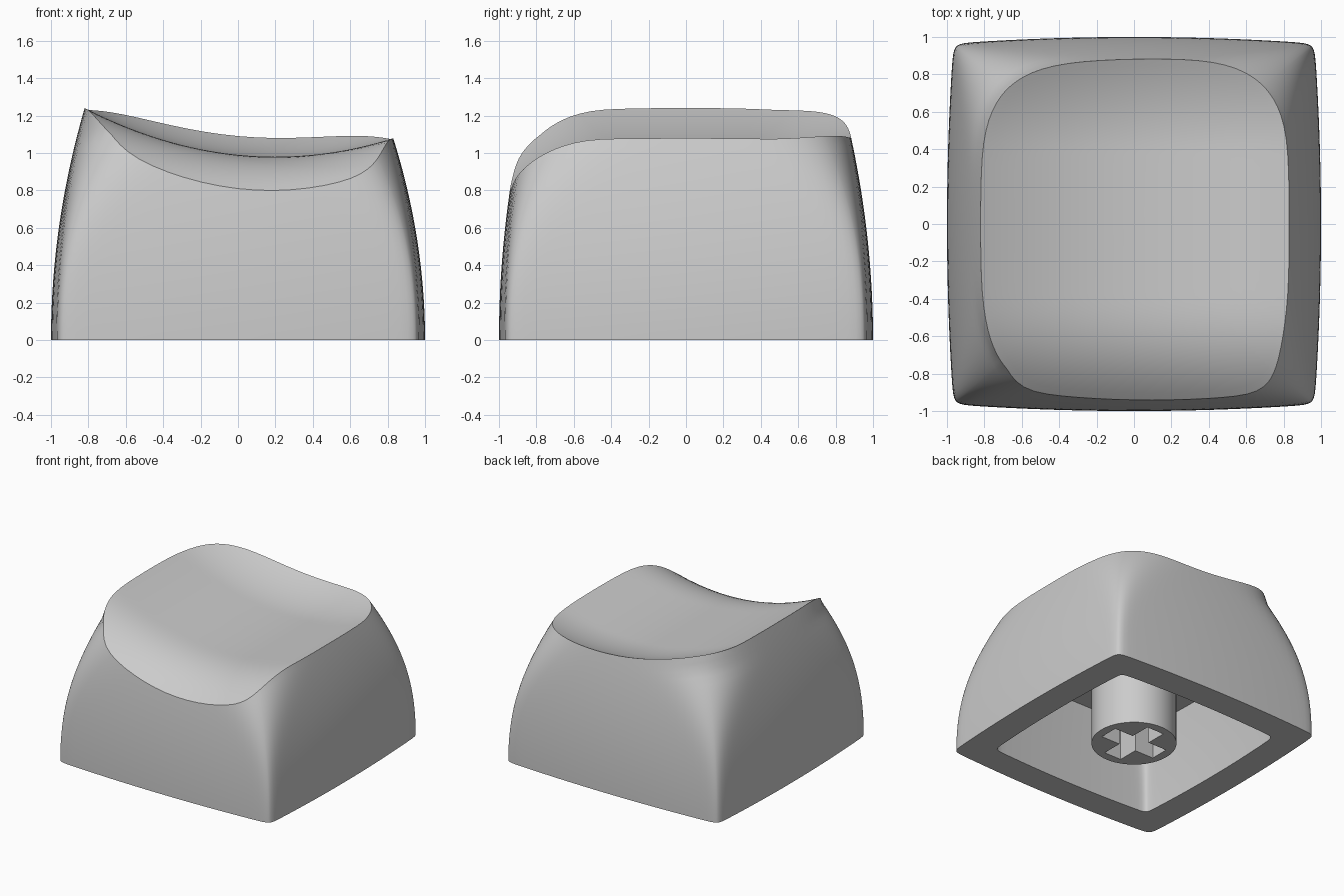
import bpy, bmesh, math

cube = bpy.data.objects.get("Cube")
if cube:
    bpy.data.objects.remove(cube)

SIDE = 28          # outline points per side
CEILING = 0.70     # cavity height
INNER = 0.77       # cavity outline relative to the outside

grey = bpy.data.materials.new("plain grey")
grey.use_nodes = True
grey.diffuse_color = (0.6, 0.6, 0.6, 1)
grey.node_tree.nodes["Principled BSDF"].inputs["Base Color"].default_value = (0.6, 0.6, 0.6, 1)


def finish(bm, name):
    bmesh.ops.recalc_face_normals(bm, faces=bm.faces[:])
    mesh = bpy.data.meshes.new(name)
    bm.to_mesh(mesh)
    bm.free()
    mesh.materials.append(grey)
    obj = bpy.data.objects.new(name, mesh)
    bpy.context.collection.objects.link(obj)
    bpy.ops.object.select_all(action="DESELECT")
    obj.select_set(True)
    bpy.context.view_layer.objects.active = obj
    bpy.ops.object.shade_smooth_by_angle(angle=math.radians(30))
    return obj


def dish(x, y):
    """Height of the scooped, tilted top."""
    z = 0.98 + 0.25 * (x - 0.2) ** 2
    if y > 0.4:
        z += 0.10 * ((y - 0.4) / 0.48) ** 2
    if y < -0.4:
        z -= 0.18 * ((-0.4 - y) / 0.54) ** 2.5
    return z


def section(u, v, z):
    """Outline point at height z: bulging square, rounder towards the top."""
    soft = 0.025 + 0.2 * min(z / 1.1, 1) ** 3
    r = (abs(u) ** (1 / soft) + abs(v) ** (1 / soft)) ** soft
    u, v = u / r, v / r
    taper_x = 0.146 if u > 0 else 0.117
    taper_y = 0.10 if v > 0 else 0.091
    x = u * (1 - 0.035 * v * v) * (1 - taper_x * z * z)
    y = v * (1 - 0.035 * u * u) * (1 - taper_y * z * z)
    return x, y


def rim_height(u, v):
    low, high = 0.5, 1.4
    for _ in range(30):
        mid = (low + high) / 2
        if mid < dish(*section(u, v, mid)):
            low = mid
        else:
            high = mid
    return low


# square parameter, denser towards the corners
square = []
for turn in range(4):
    c, s = round(math.cos(turn * math.pi / 2)), round(math.sin(turn * math.pi / 2))
    for i in range(SIDE):
        t = math.sin(math.pi * (i / SIDE - 0.5))
        square.append((c - s * t, s + c * t))


def bridge(bm, a, b):
    n = len(a)
    for i in range(n):
        j = (i + 1) % n
        bm.faces.new((a[i], a[j], b[j], b[i]))


# Cap shell: cavity, base edge, outer walls and dished top as one skin
bm = bmesh.new()
rings = []
for k in range(9):
    z = CEILING * (1 - k / 8)
    rings.append([bm.verts.new((x * INNER, y * INNER, z))
                  for x, y in (section(u, v, z) for u, v in square)])
bm.faces.new(rings[0])
rims = [rim_height(u, v) for u, v in square]
for k in range(25):
    rings.append([bm.verts.new((*section(u, v, h * k / 24), h * k / 24))
                  for (u, v), h in zip(square, rims)])
edge = [vert.co.copy() for vert in rings[-1]]
for k in range(1, 24):
    f = 1 - k / 24
    rings.append([bm.verts.new((p.x * f, p.y * f, dish(p.x * f, p.y * f))) for p in edge])
for a, b in zip(rings, rings[1:]):
    bridge(bm, a, b)
centre = bm.verts.new((0, 0, dish(0, 0)))
last = rings[-1]
for i in range(len(last)):
    bm.faces.new((last[i], last[(i + 1) % len(last)], centre))
finish(bm, "cap_shell")

# Stem: round post with a cross-shaped socket underneath
bm = bmesh.new()
LONG, HALF = 0.25, 0.078
circle = [(0.32 * math.cos(a), 0.32 * math.sin(a))
          for a in (i * math.tau / 64 for i in range(64))]
cross = []
for turn in range(4):
    c, s = round(math.cos(turn * math.pi / 2)), round(math.sin(turn * math.pi / 2))
    for x, y in ((LONG, -HALF), (LONG, HALF), (HALF, HALF)):
        cross.append((c * x - s * y, s * x + c * y))
loops, edges = [], []
for outline in (circle, cross):
    loop = [bm.verts.new((x, y, 0)) for x, y in outline]
    edges += [bm.edges.new((loop[i - 1], loop[i])) for i in range(len(loop))]
    loops.append(loop)
bmesh.ops.triangle_fill(bm, use_beauty=True, edges=edges, normal=(0, 0, -1))
for loop, height in zip(loops, (CEILING + 0.02, 0.45)):
    top = [bm.verts.new((p.co.x, p.co.y, height)) for p in loop]
    bridge(bm, loop, top)
    bm.faces.new(top)
finish(bm, "stem")
